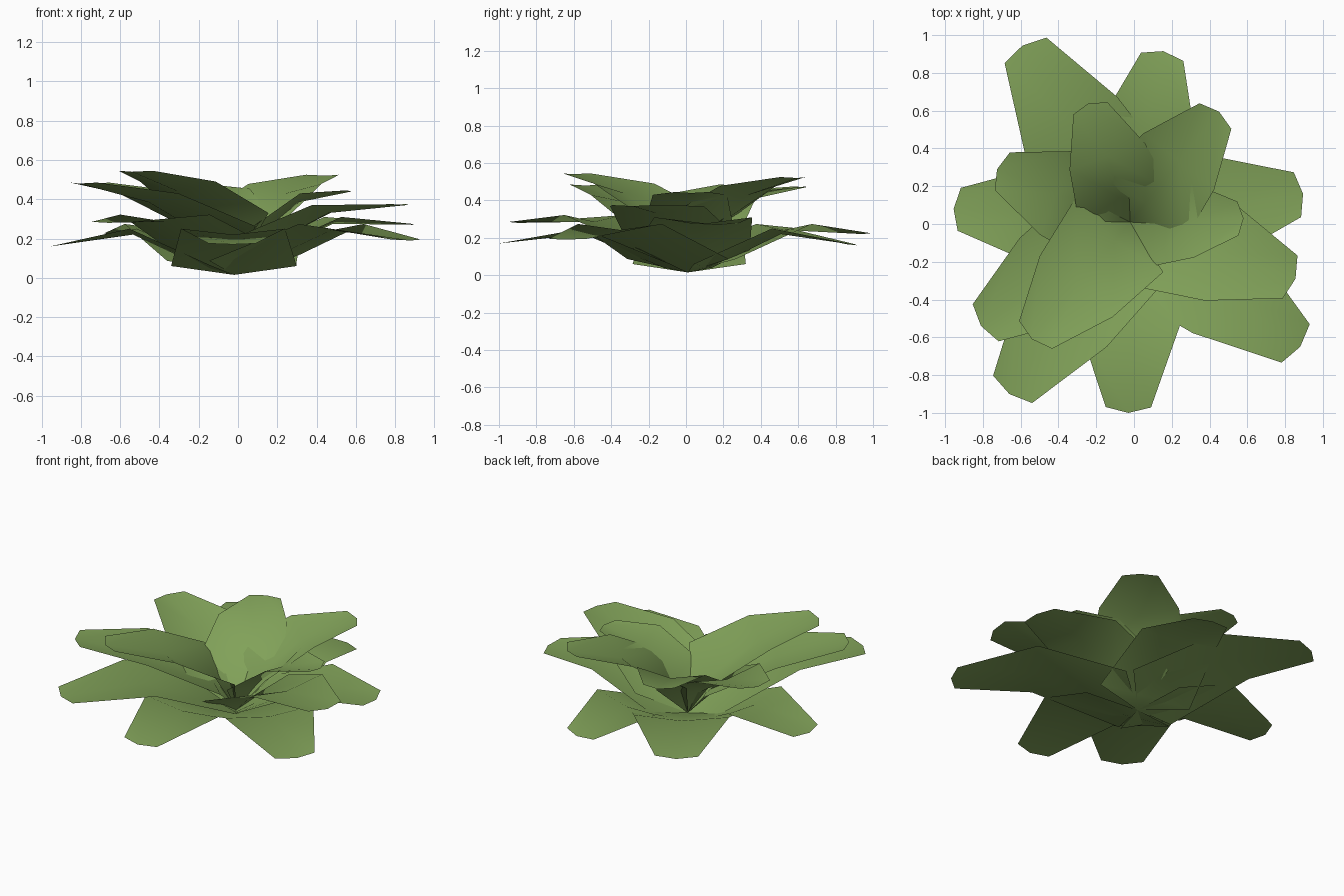
import bpy
from math import hypot
from mathutils import Vector

if "Cube" in bpy.data.objects:
    bpy.data.objects.remove(bpy.data.objects["Cube"])

green = bpy.data.materials.new("leaf_green")
green.diffuse_color = (0.22, 0.36, 0.10, 1)
green.use_nodes = True
green.node_tree.nodes["Principled BSDF"].inputs["Base Color"].default_value = green.diffuse_color

BASE = Vector((-0.02, 0.01, 0.015))


def leaf(name, tx, ty, tz, rise, width=1.0):
    """Folded leaf: point at the root, broad shoulder, broad middle, blunt tip.
    rise runs from 0 (outer, low) to 1 (inner, upright)."""
    length = hypot(tx - BASE.x, ty - BASE.y)
    out = Vector((tx - BASE.x, ty - BASE.y, 0)) / length
    side = Vector((-out.y, out.x, 0))
    # (distance out, half width, middle height, edge height, edge setback)
    rows = [
        (0.13, 0.32 * width, 0.04 + 0.20 * rise, 0.06 + 0.27 * rise, 0.04),
        (0.55 * length, 0.265 * width, 0.22 + 0.22 * rise, 0.25 + 0.24 * rise, 0.0),
        (length, 0.12 * width, tz, tz + 0.005, 0.03),
    ]
    verts = [BASE.copy()]
    for r, w, zm, ze, back in rows:
        for s in (-1, 0, 1):
            p = BASE + out * (r - back * abs(s)) + side * (w * s)
            p.z = zm if s == 0 else ze
            verts.append(p)
    faces = [(0, 1, 2), (0, 2, 3)]
    for i in (1, 4):
        for j in (i, i + 1):
            faces.append((j, j + 3, j + 4, j + 1))
    me = bpy.data.meshes.new(name)
    me.from_pydata(verts, [], faces)
    me.materials.append(green)
    me.shade_smooth()
    ob = bpy.data.objects.new(name, me)
    bpy.context.collection.objects.link(ob)


# outer ring, middle ring, inner ring: tip x, y, z, rise, width
leaves = [
    (-0.03, -1.00, 0.17, 0.0, 1.0),
    (0.155, 0.915, 0.16, 0.0, 0.95),
    (-0.955, 0.08, 0.16, 0.0, 0.95),
    (0.88, -0.65, 0.19, 0.1, 1.05),
    (-0.59, 0.945, 0.22, 0.1, 1.08),
    (0.895, 0.16, 0.27, 0.25, 1.0),
    (-0.66, -0.90, 0.28, 0.3, 1.05),
    (0.855, -0.29, 0.37, 0.5, 1.0),
    (-0.81, -0.54, 0.48, 0.75, 1.0),
    (-0.725, 0.29, 0.48, 0.8, 0.9),
    (0.45, 0.595, 0.52, 0.95, 0.9),
    (-0.24, 0.64, 0.47, 0.85, 0.8),
    (0.58, 0.03, 0.44, 0.75, 0.75),
    (-0.54, -0.61, 0.54, 1.0, 0.95),
]
for n, args in enumerate(leaves, 1):
    leaf(f"leaf_{n:02d}", *args)
